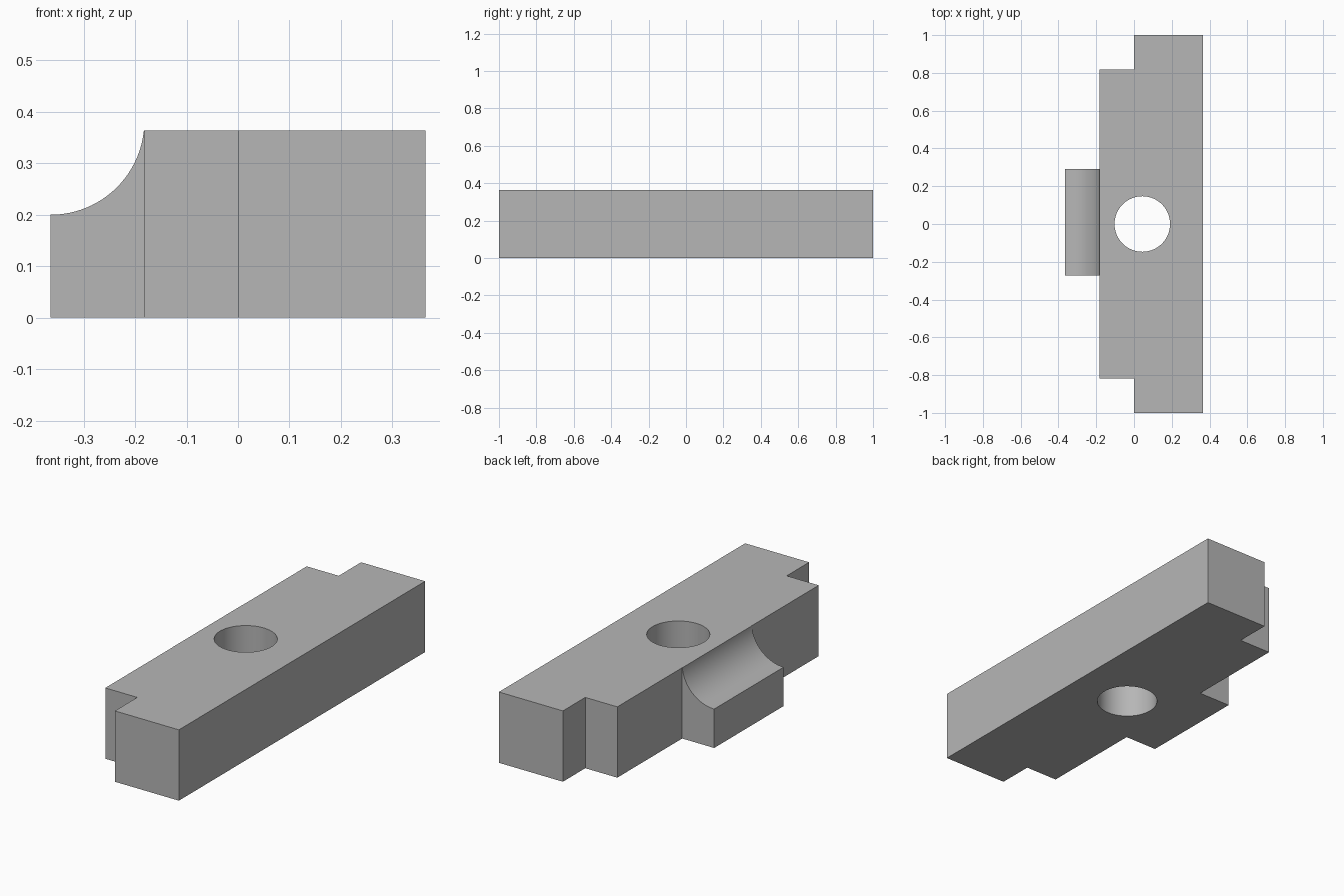
import bpy
import bmesh
from math import pi, radians

cube = bpy.data.objects.get("Cube")
if cube:
    bpy.data.objects.remove(cube, do_unlink=True)

HEIGHT = 0.364
HALF_WIDTH = 0.364
STEP_X = -0.182

grey = bpy.data.materials.new("plain grey")
grey.use_nodes = True
colour = (0.47, 0.47, 0.47, 1)
grey.diffuse_color = colour
grey.node_tree.nodes["Principled BSDF"].inputs["Base Color"].default_value = colour


def select_only(obj):
    bpy.ops.object.select_all(action="DESELECT")
    obj.select_set(True)
    bpy.context.view_layer.objects.active = obj


def extruded_block(name, outline, height):
    """Extrude a flat footprint upwards from the ground."""
    bm = bmesh.new()
    base = bm.faces.new([bm.verts.new((x, y, 0)) for x, y in outline])
    top = bmesh.ops.extrude_face_region(bm, geom=[base])["geom"]
    verts = [v for v in top if isinstance(v, bmesh.types.BMVert)]
    bmesh.ops.translate(bm, verts=verts, vec=(0, 0, height))
    bmesh.ops.recalc_face_normals(bm, faces=bm.faces)
    mesh = bpy.data.meshes.new(name)
    bm.to_mesh(mesh)
    bm.free()
    mesh.materials.append(grey)
    obj = bpy.data.objects.new(name, mesh)
    bpy.context.collection.objects.link(obj)
    return obj


def cut_cylinder(target, name, radius, depth, location, rotation=(0, 0, 0)):
    """Subtract a round cutter and discard it."""
    bpy.ops.mesh.primitive_cylinder_add(vertices=96, radius=radius, depth=depth,
                                        location=location, rotation=rotation)
    cutter = bpy.context.object
    cutter.name = name
    cutter.hide_render = True
    cutter.data.materials.append(grey)
    select_only(target)
    mod = target.modifiers.new(name, "BOOLEAN")
    mod.operation = "DIFFERENCE"
    mod.solver = "EXACT"
    mod.object = cutter
    bpy.ops.object.modifier_apply(modifier=mod.name)
    bpy.data.objects.remove(cutter, do_unlink=True)


# Bar with notched ends and a short side tab
footprint = [
    (HALF_WIDTH, -1), (HALF_WIDTH, 1), (0, 1), (0, 0.818), (STEP_X, 0.818),
    (STEP_X, 0.291), (-HALF_WIDTH, 0.291), (-HALF_WIDTH, -0.273),
    (STEP_X, -0.273), (STEP_X, -0.818), (0, -0.818), (0, -1),
]
bar = extruded_block("notched_bar", footprint, HEIGHT)

# Vertical through hole
cut_cylinder(bar, "hole_cutter", 0.147, 1, (0.044, 0, HEIGHT / 2))

# Concave quarter-round scooped from the tab
cut_cylinder(bar, "scoop_cutter", 0.182, 1,
             (-HALF_WIDTH, 0, 0.382), (pi / 2, 0, 0))

# Smooth the round walls, keep the edges crisp
select_only(bar)
bpy.ops.object.shade_smooth_by_angle(angle=radians(30))
